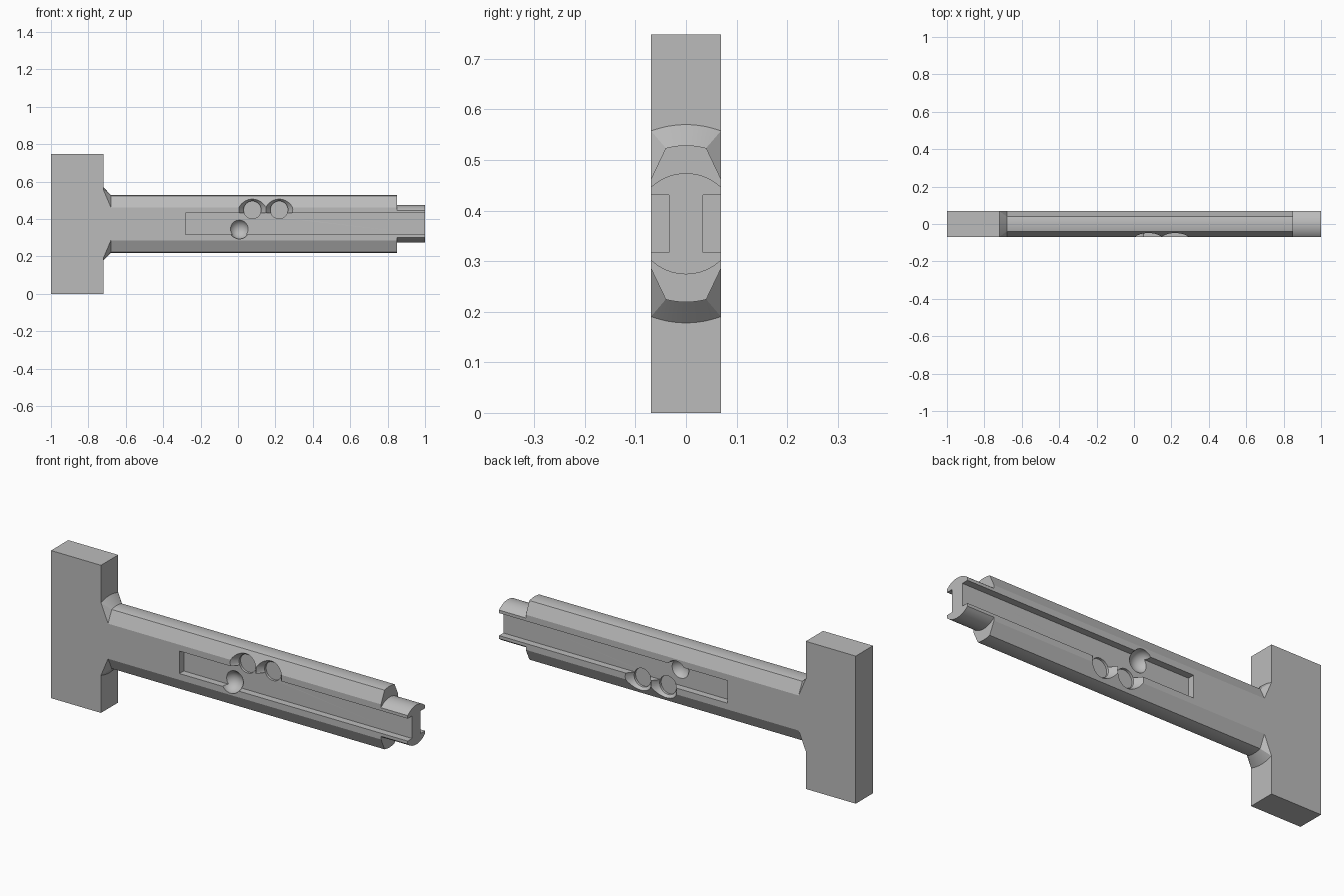
import bpy, bmesh, math

if "Cube" in bpy.data.objects:
    bpy.data.objects.remove(bpy.data.objects["Cube"], do_unlink=True)

MID = 0.374      # height of the shaft axis
HALF = 0.069     # half thickness of the whole piece
FLOOR = 0.034    # half thickness left between the two slots

grey = bpy.data.materials.new("plain grey")
grey.use_nodes = True
grey.diffuse_color = (0.5, 0.5, 0.5, 1)
grey.node_tree.nodes["Principled BSDF"].inputs["Base Color"].default_value = (0.5, 0.5, 0.5, 1)


def finish(name, bm):
    mesh = bpy.data.meshes.new(name)
    bmesh.ops.recalc_face_normals(bm, faces=bm.faces)
    bm.to_mesh(mesh)
    bm.free()
    mesh.materials.append(grey)
    ob = bpy.data.objects.new(name, mesh)
    bpy.context.collection.objects.link(ob)
    return ob


def hull(name, points):
    """Convex solid around points given relative to the shaft axis."""
    bm = bmesh.new()
    for x, y, z in points:
        bm.verts.new((x, y, z + MID))
    res = bmesh.ops.convex_hull(bm, input=bm.verts)
    inside = [g for g in res["geom_interior"] if isinstance(g, bmesh.types.BMVert)]
    bmesh.ops.delete(bm, geom=inside, context="VERTS")
    bmesh.ops.dissolve_limit(bm, angle_limit=0.005, verts=bm.verts, edges=bm.edges)
    return finish(name, bm)


def box(name, x0, x1, y0, y1, z0, z1):
    return hull(name, [(x, y, z) for x in (x0, x1) for y in (y0, y1) for z in (z0, z1)])


def section(x, radius, width, extra=()):
    """Cross-section with rounded top and bottom, plus mirrored side corners."""
    a = math.asin(width / radius)
    arc = [(radius * math.sin(a * i / 8), radius * math.cos(a * i / 8)) for i in range(-8, 9)]
    pts = arc + [(s * y, z) for y, z in extra for s in (1, -1)]
    return [(x, y, s * z) for y, z in pts for s in (1, -1)]


def disc(x, y, z, radius, n=32):
    return [(x + radius * math.cos(math.tau * i / n), y,
             z + radius * math.sin(math.tau * i / n)) for i in range(n)]


def combine(target, tool, operation):
    mod = target.modifiers.new(operation, "BOOLEAN")
    mod.operation, mod.solver, mod.object = operation, "EXACT", tool
    bpy.context.view_layer.objects.active = target
    bpy.ops.object.modifier_apply(modifier=mod.name)
    bpy.data.objects.remove(tool, do_unlink=True)


# Cross head, flared neck, chamfered shaft and round-edged tip
body = box("cross_head_and_shaft", -1, -0.72, -HALF, HALF, -MID, MID)
side = [(HALF, 0.089)]
neck = hull("flared_neck", section(-0.8, 0.196, HALF) + section(-0.72, 0.196, HALF)
            + section(-0.68, 0.155, 0.04, side))
shaft = hull("shaft", section(-0.75, 0.155, 0.04, side) + section(0.85, 0.155, 0.04, side))
tip = hull("tip", section(0.8, 0.1, HALF) + section(1, 0.1, HALF))
for part in (neck, shaft, tip):
    combine(body, part, "UNION")

# Each face has a long slot, two countersunk holes and one round dimple;
# the back repeats the front turned half way round the shaft axis
for s in (1, -1):
    cutters = [box("slot", -0.28, 1.1, -s * FLOOR, -s * 0.1, -0.057, 0.057)]
    for x in (0.077, 0.22):
        z = s * 0.075
        cutters.append(hull("countersink", disc(x, -s * 0.08, z, 0.081)
                            + disc(x, -s * FLOOR, z, 0.047)))
        cutters.append(hull("blind_hole", disc(x, -s * 0.045, z, 0.047)
                            + disc(x, -s * 0.022, z, 0.047)))
    bm = bmesh.new()
    bmesh.ops.create_uvsphere(bm, u_segments=32, v_segments=16, radius=0.054)
    bmesh.ops.translate(bm, verts=bm.verts, vec=(0.007, -s * 0.06, MID - s * 0.027))
    cutters.append(finish("dimple", bm))
    for cutter in cutters:
        combine(body, cutter, "DIFFERENCE")

# Smooth the curved surfaces and keep the cut edges crisp
bpy.ops.object.select_all(action="DESELECT")
body.select_set(True)
bpy.context.view_layer.objects.active = body
bpy.ops.object.shade_smooth_by_angle(angle=math.radians(25))
